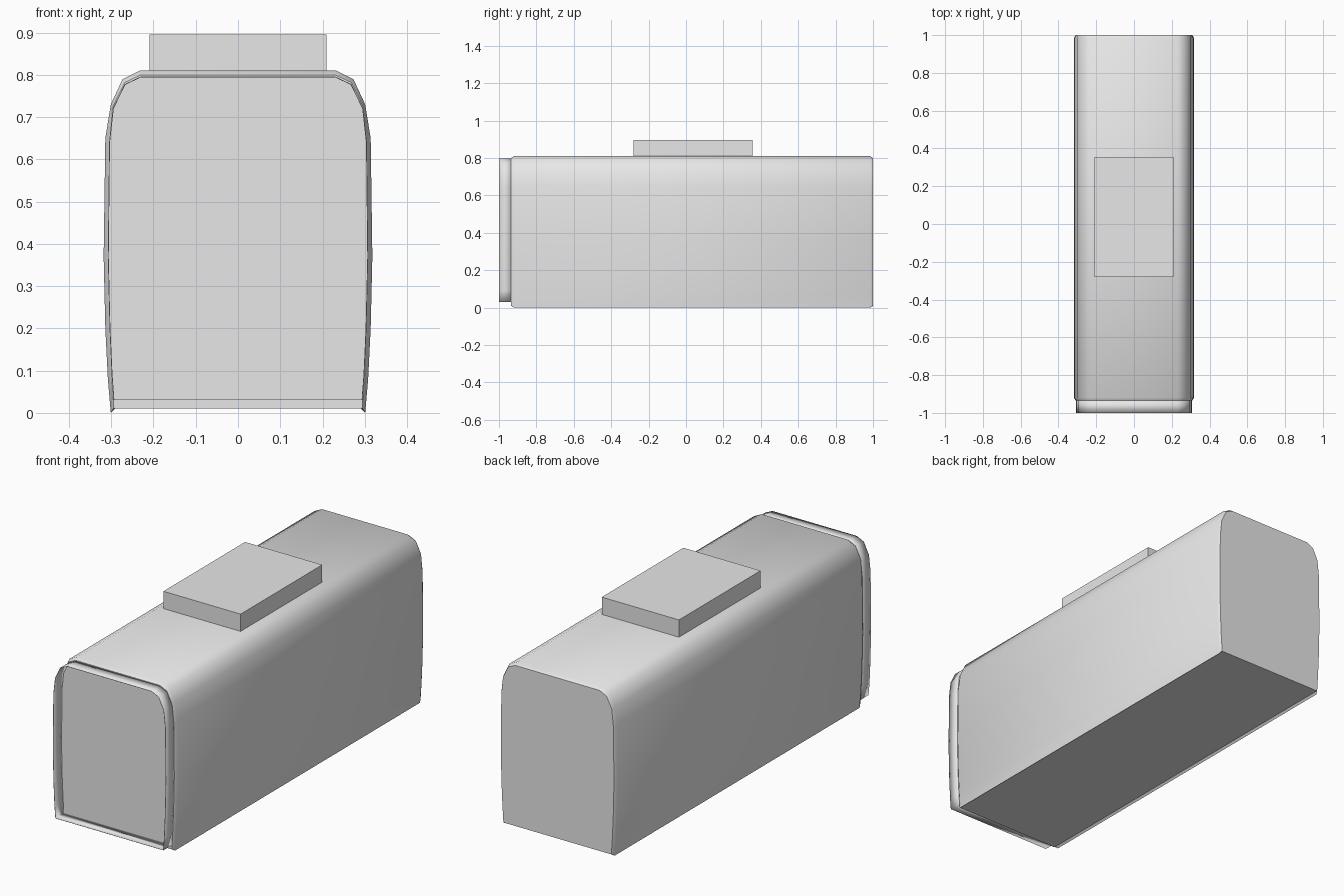
import bpy, bmesh

cube = bpy.data.objects.get("Cube")
if cube:
    bpy.data.objects.remove(cube, do_unlink=True)

grey = bpy.data.materials.new("plain_grey")
grey.use_nodes = True
grey.diffuse_color = (0.8, 0.8, 0.8, 1)
grey.node_tree.nodes["Principled BSDF"].inputs["Base Color"].default_value = (0.8, 0.8, 0.8, 1)

# Half cross-sections (x, z), bottom to top
OUTER = [(0.292, 0.01), (0.301, 0.0), (0.308, 0.08), (0.314, 0.2), (0.318, 0.37),
         (0.314, 0.65), (0.301, 0.73), (0.273, 0.79), (0.232, 0.81)]
INNER = [(0.291, 0.01), (0.294, 0.012), (0.299, 0.09), (0.304, 0.2), (0.308, 0.37),
         (0.305, 0.64), (0.296, 0.725), (0.268, 0.782), (0.23, 0.80)]
RIM = [(x, max(z, 0.03) - 0.004 * (z > 0.7)) for x, z in INNER[1:]]


def loft(name, sections, caps):
    """Skin mirrored half-profiles placed along y."""
    bm = bmesh.new()
    rings = []
    for half, y in sections:
        loop = half + [(-x, z) for x, z in reversed(half)]
        rings.append([bm.verts.new((x, y, z)) for x, z in loop])
    n = len(rings[0])
    for a, b in zip(rings, rings[1:]):
        for i in range(n):
            j = (i + 1) % n
            bm.faces.new((a[i], a[j], b[j], b[i]))
    if caps:
        bm.faces.new(rings[0])
        bm.faces.new(rings[-1])
    bmesh.ops.recalc_face_normals(bm, faces=bm.faces)
    return finish(name, bm)


def finish(name, bm):
    mesh = bpy.data.meshes.new(name)
    bm.to_mesh(mesh)
    bm.free()
    mesh.materials.append(grey)
    obj = bpy.data.objects.new(name, mesh)
    bpy.context.collection.objects.link(obj)
    bpy.ops.object.select_all(action='DESELECT')
    obj.select_set(True)
    bpy.context.view_layer.objects.active = obj
    bpy.ops.object.shade_smooth_by_angle(angle=0.6)
    return obj


# Long body with softly tapered ends
loft("body", [(INNER, -0.935), (OUTER, -0.92), (OUTER, 0.985), (INNER, 1.0)], True)

# Thin open rim standing proud of the front panel
rim = loft("front_rim", [(RIM, -1.0), (RIM, -0.93)], False)
wall = rim.modifiers.new("wall", 'SOLIDIFY')
wall.thickness = 0.002
wall.offset = -1

# Flat block on the roof
bm = bmesh.new()
bmesh.ops.create_cube(bm, size=1)
for v in bm.verts:
    v.co = (v.co.x * 0.42, v.co.y * 0.635 + 0.0375, v.co.z * 0.09 + 0.85)
finish("roof_block", bm)
